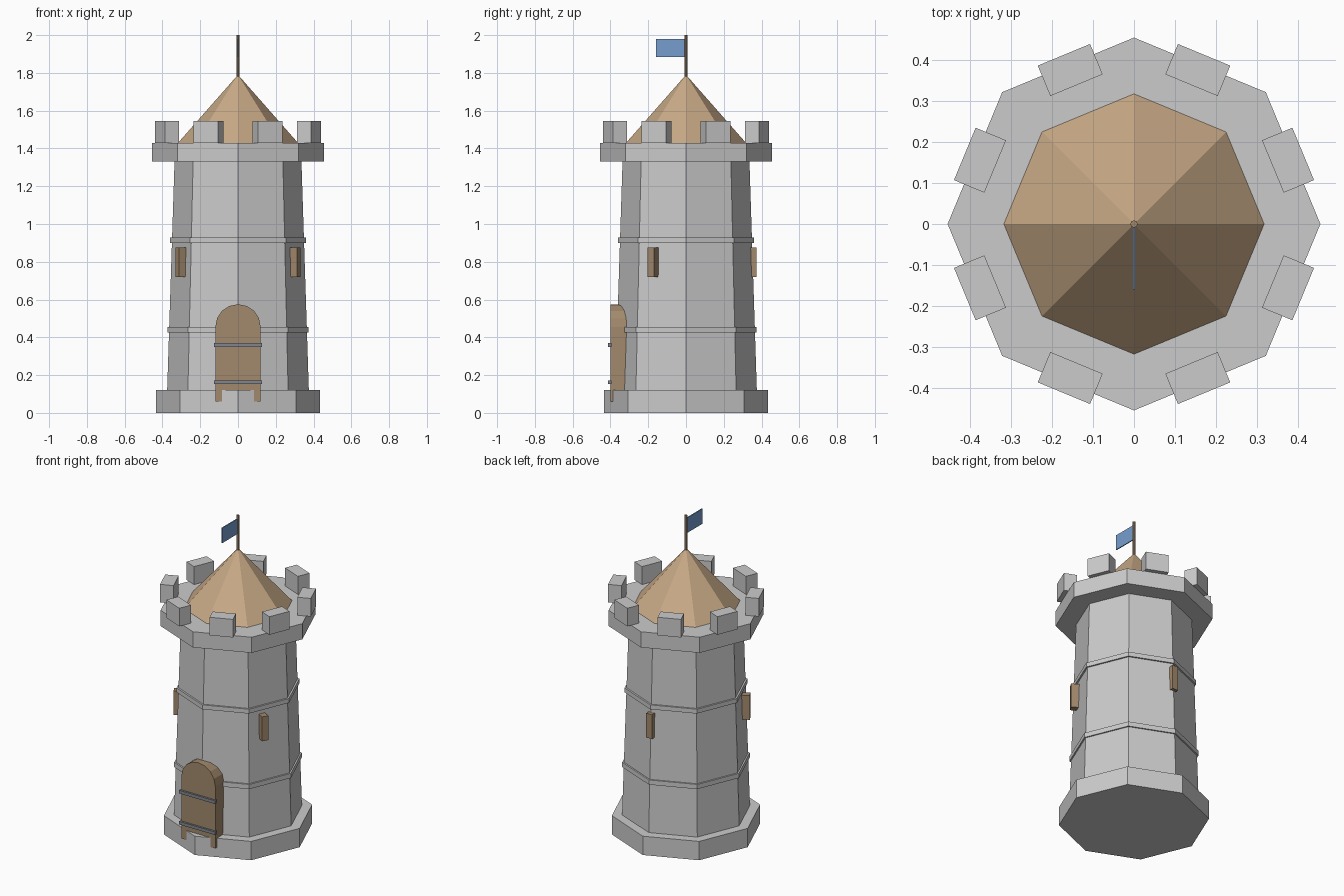
import bpy, bmesh, math
from mathutils import Matrix, Vector

if "Cube" in bpy.data.objects:
    bpy.data.objects.remove(bpy.data.objects["Cube"])


def material(name, rgb):
    m = bpy.data.materials.new(name)
    m.diffuse_color = (*rgb, 1)
    m.use_nodes = True
    m.node_tree.nodes["Principled BSDF"].inputs["Base Color"].default_value = m.diffuse_color
    return m


WOOD = material("wood", (0.36, 0.25, 0.15))
ROOF = material("roof_tiles", (0.58, 0.40, 0.24))
IRON = material("iron", (0.22, 0.24, 0.27))
CLOTH = material("flag_cloth", (0.18, 0.34, 0.62))


def finish(name, bm, mat=None):
    bmesh.ops.recalc_face_normals(bm, faces=bm.faces)
    mesh = bpy.data.meshes.new(name)
    bm.to_mesh(mesh)
    bm.free()
    if mat:
        mesh.materials.append(mat)
    ob = bpy.data.objects.new(name, mesh)
    bpy.context.collection.objects.link(ob)
    return ob


def prism(name, r1, r2, z1, z2, mat=None, sides=8):
    """Upright tapered prism with a corner on the +x axis."""
    bm = bmesh.new()
    rot = Vector((1, 0, 0))
    bmesh.ops.create_cone(bm, cap_ends=True, segments=sides, radius1=r1, radius2=r2,
                          depth=z2 - z1)
    # turn so that a corner lies on +x, then lift into place
    v = max(bm.verts, key=lambda p: (p.co.xy.length, p.co.x))
    turn = Matrix.Rotation(-math.atan2(v.co.y, v.co.x), 4, 'Z')
    bm.transform(Matrix.Translation((0, 0, (z1 + z2) / 2)) @ turn)
    return finish(name, bm, mat)


def box(name, centre, size, mat=None, angle=0):
    """Box placed in a frame turned about the tower axis."""
    bm = bmesh.new()
    bmesh.ops.create_cube(bm, size=1)
    bm.transform(Matrix.Rotation(angle, 4, 'Z') @ Matrix.Translation(centre)
                 @ Matrix.Diagonal((*size, 1)))
    return finish(name, bm, mat)


# Stone tower
prism("base", 0.435, 0.435, 0, 0.12)
prism("tower_body", 0.375, 0.336, 0.12, 1.33)
prism("lower_band", 0.374, 0.374, 0.425, 0.455)
prism("upper_band", 0.36, 0.36, 0.90, 0.928)
prism("parapet", 0.454, 0.454, 1.33, 1.43)

# Battlements, one on each side of the parapet
for i in range(8):
    box(f"merlon_{i + 1}", (0.406, 0, 1.4875), (0.08, 0.138, 0.115),
        angle=math.radians(22.5 + 45 * i))

# Roof, pole and flag
prism("roof", 0.317, 0, 1.43, 1.79, ROOF)
prism("flag_pole", 0.009, 0.009, 1.75, 2.0, WOOD)
box("flag", (0, -0.081, 1.932), (0.006, 0.158, 0.096), CLOTH)

# Windows, three around the tower
for i in range(3):
    box(f"window_{i + 1}", (0.342, 0, 0.797), (0.06, 0.04, 0.155), WOOD,
        angle=math.radians(-30 + 120 * i))

# Arched door, extruded back into the wall
bm = bmesh.new()
outline = [(-0.12, 0.06), (0.12, 0.06)]
outline += [(0.12 * math.cos(math.pi * k / 8), 0.455 + 0.12 * math.sin(math.pi * k / 8))
            for k in range(9)]
face = bm.faces.new([bm.verts.new((x, -0.40, z)) for x, z in outline])
ext = bmesh.ops.extrude_face_region(bm, geom=[face], use_keep_orig=True)
moved = [g for g in ext["geom"] if isinstance(g, bmesh.types.BMVert)]
bmesh.ops.translate(bm, verts=moved, vec=(0, 0.11, 0))
finish("door", bm, WOOD)

# Iron straps on the door
for name, z in (("lower_strap", 0.162), ("upper_strap", 0.36)):
    box(name, (0, -0.403, z), (0.256, 0.018, 0.02), IRON)
